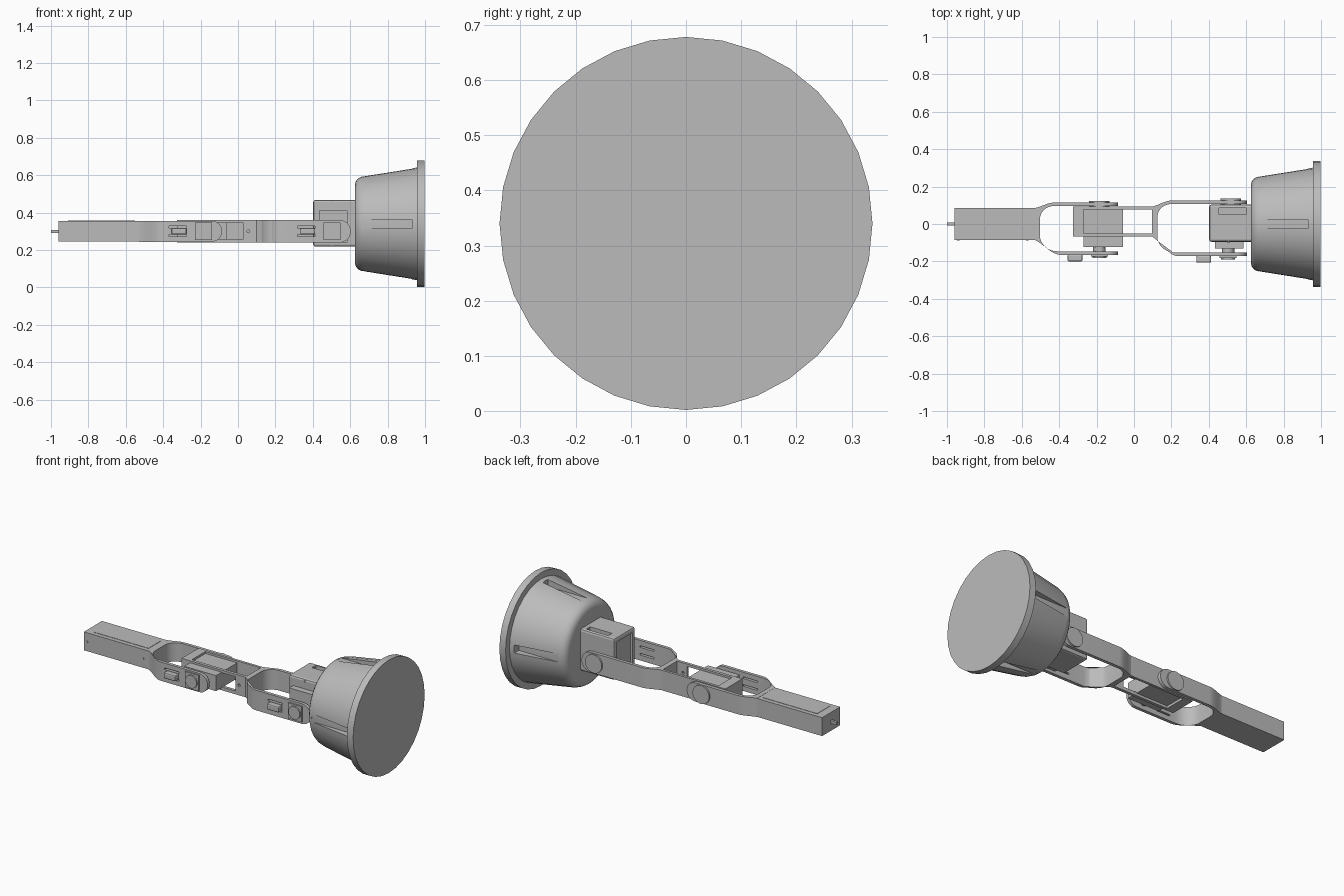
import bpy, bmesh, math
from mathutils import Matrix

old = bpy.data.objects.get("Cube")
if old:
    bpy.data.objects.remove(old, do_unlink=True)

grey = bpy.data.materials.new("plain grey")
grey.use_nodes = True
COL = (0.5, 0.5, 0.5, 1)
grey.diffuse_color = COL
grey.node_tree.nodes["Principled BSDF"].inputs["Base Color"].default_value = COL
ARM_Z = 0.30   # height of the arm axis
CUP_Z = 0.34   # height of the cup axis


def finish(name, bm, smooth=False):
    bmesh.ops.recalc_face_normals(bm, faces=bm.faces)
    me = bpy.data.meshes.new(name)
    bm.to_mesh(me)
    bm.free()
    me.materials.append(grey)
    ob = bpy.data.objects.new(name, me)
    bpy.context.collection.objects.link(ob)
    if smooth:
        select(ob)
        bpy.ops.object.shade_smooth_by_angle(angle=math.radians(30))
    return ob


def select(ob):
    bpy.ops.object.select_all(action="DESELECT")
    ob.select_set(True)
    bpy.context.view_layer.objects.active = ob


def box(name, x, y, z, bevel=0):
    bm = bmesh.new()
    bmesh.ops.create_cube(bm, size=1)
    for v in bm.verts:
        v.co = [r[0] if c < 0 else r[1] for c, r in zip(v.co, (x, y, z))]
    if bevel:
        bmesh.ops.bevel(bm, geom=bm.edges[:], offset=bevel, segments=2,
                        profile=0.5, affect="EDGES")
    return finish(name, bm)


def disc(name, x, y, r, z=ARM_Z, axis="Y", sides=32):
    # cylinder along y (range y) centred on x, z
    bm = bmesh.new()
    bmesh.ops.create_cone(bm, cap_ends=True, segments=sides, radius1=r, radius2=r,
                          depth=y[1] - y[0])
    m = Matrix.Translation((x, sum(y) / 2, z)) @ Matrix.Rotation(math.pi / 2, 4, "X")
    bmesh.ops.transform(bm, matrix=m, verts=bm.verts)
    return finish(name, bm, True)


def cut(ob, cutters):
    for c in cutters:
        mod = ob.modifiers.new("cut", "BOOLEAN")
        mod.operation = "DIFFERENCE"
        mod.object = c
        select(ob)
        bpy.ops.object.modifier_apply(modifier=mod.name)
        bpy.data.objects.remove(c, do_unlink=True)


def quarter(cx, cy, rx, ry, a0, a1, n=10):
    return [(cx + rx * math.cos(math.radians(a0 + (a1 - a0) * i / n)),
             cy + ry * math.sin(math.radians(a0 + (a1 - a0) * i / n)))
            for i in range(n + 1)]


def ease(p, q, n=10):
    # sweep leaving p steeply and settling flat at q
    pts = []
    for i in range(n + 1):
        t = i / n
        s = 0.5 * (t * t * (3 - 2 * t)) + 0.5 * math.sin(t * math.pi / 2)
        pts.append((p[0] + (q[0] - p[0]) * t, p[1] + (q[1] - p[1]) * s))
    return pts


def fork(name, x_in, tip, back, front, base_back, base_front, half):
    """U-shaped yoke with round ends, pivot discs and a front clip."""
    end, t = tip - half, 0.019
    x_out = x_in - 0.027
    pts = ease((x_out, base_front), (x_in + 0.11, front))
    pts += [(end, front), (end, front + t)]
    pts += quarter(x_in + 0.095, front + t + 0.085, 0.095, 0.085, 270, 180)
    pts += quarter(x_in + 0.075, back - t - 0.07, 0.075, 0.07, 180, 90)
    pts += [(end, back - t), (end, back)]
    pts += ease((x_out, base_back), (x_in + 0.08, back))[::-1]
    bm = bmesh.new()
    face = bm.faces.new([bm.verts.new((x, y, ARM_Z - half)) for x, y in pts])
    up = bmesh.ops.extrude_face_region(bm, geom=[face])["geom"]
    bmesh.ops.translate(bm, vec=(0, 0, 2 * half),
                        verts=[g for g in up if isinstance(g, bmesh.types.BMVert)])
    yoke = finish(name, bm, True)
    # two slits that free the spring clip
    clip = tip - 0.23
    cut(yoke, [box("slit", (clip - 0.055, clip + 0.04), (front - 0.05, front + t + 0.005),
                   (z - 0.005, z + 0.005)) for z in (ARM_Z - 0.023, ARM_Z + 0.023)])
    box(name + "_clip", (clip - 0.04, clip + 0.04), (front - 0.035, front + 0.003),
        (ARM_Z - 0.018, ARM_Z + 0.018), 0.008)
    disc(name + "_back_end", end, (back - t, back), half)
    disc(name + "_front_end", end, (front, front + t), half)
    # pivots
    px = tip - 0.1
    disc(name + "_back_pivot", px if tip < 0 else px + 0.015, (back - 0.03, back + 0.009), 0.055)
    box(name + "_front_pad", (px - 0.045, px + 0.045), (front - 0.009, front + 0.005),
        (ARM_Z - 0.047, ARM_Z + 0.047))
    disc(name + "_front_pivot", px, (front - 0.017, front), 0.038)
    disc(name + "_axle", px, (front + 0.005, front + 0.07), 0.033)


# base arm with end cap, lid and pin
box("base_arm", (-0.92, -0.53), (-0.085, 0.085), (0.245, 0.355))
box("base_arm_cap", (-0.96, -0.92), (-0.085, 0.085), (0.245, 0.355))
box("base_arm_lid", (-0.91, -0.55), (-0.06, 0.06), (0.35, 0.357))
disc("base_arm_screw", -0.57, (-0.087, -0.08), 0.007, sides=12)
disc("base_arm_cap_screw", -0.94, (-0.087, -0.08), 0.007, sides=12)
box("base_pin", (-1.0, -0.95), (-0.008, 0.008), (0.292, 0.308))
fork("first_fork", -0.503, -0.085, 0.115, -0.165, 0.085, -0.085, 0.056)

# middle link frame around its motor
link = box("middle_link", (-0.325, 0.11), (-0.068, 0.093), (0.24, 0.36))
cut(link, [box("window", (-0.27, 0.095), (-0.05, 0.078), (0.2, 0.4)),
           box("cable_slot", (-0.07, 0.03), (-0.1, -0.03), (0.26, 0.345)),
           disc("screw_hole", 0.055, (-0.1, -0.03), 0.008, sides=12)])
box("middle_motor", (-0.27, -0.06), (-0.122, 0.079), (0.255, 0.348))
fork("second_fork", 0.125, 0.603, 0.126, -0.172, 0.093, -0.068, 0.06)

# wrist motor housing
housing = box("wrist_housing", (0.402, 0.64), (-0.095, 0.104), (0.218, 0.468), 0.012)
cut(housing, [box("top_slot", (0.455, 0.6), (0.05, 0.085), (0.44, 0.5)),
              box("rear_recess", (0.39, 0.415), (-0.07, 0.08), (0.245, 0.44))])
box("wrist_motor", (0.432, 0.585), (-0.132, -0.09), (0.24, 0.41))
for z in (0.229, 0.456):
    disc("housing_screw", 0.505, (-0.098, -0.09), 0.007, z, sides=12)

# tapered cup and flange turned about the long axis
SIDES = 32
profile = [(0.625, 0), (0.625, 0.21), (0.63, 0.228), (0.642, 0.243), (0.66, 0.252),
           (0.68, 0.257), (0.957, 0.301), (0.957, 0.338), (0.998, 0.338), (0.998, 0)]
bm = bmesh.new()
rings = []
for x, r in profile:
    if r == 0:
        rings.append([bm.verts.new((x, 0, CUP_Z))] * SIDES)
    else:
        rings.append([bm.verts.new((x, r * math.sin(a), CUP_Z + r * math.cos(a)))
                      for a in (2 * math.pi * i / SIDES for i in range(SIDES))])
for a, b in zip(rings, rings[1:]):
    for i in range(SIDES):
        j = (i + 1) % SIDES
        bm.faces.new(list(dict.fromkeys((a[i], a[j], b[j], b[i]))))
cup = finish("cup", bm)

# four lengthwise grooves around the cup
grooves = []
for i in range(4):
    g = box("groove", (0.665, 0.93), (-0.024, 0.024), (0.252, 0.4))
    g.data.transform(Matrix.Translation((0, 0, CUP_Z)) @ Matrix.Rotation(i * math.pi / 2, 4, "X"))
    grooves.append(g)
cut(cup, grooves)
select(cup)
bpy.ops.object.shade_smooth_by_angle(angle=math.radians(30))
